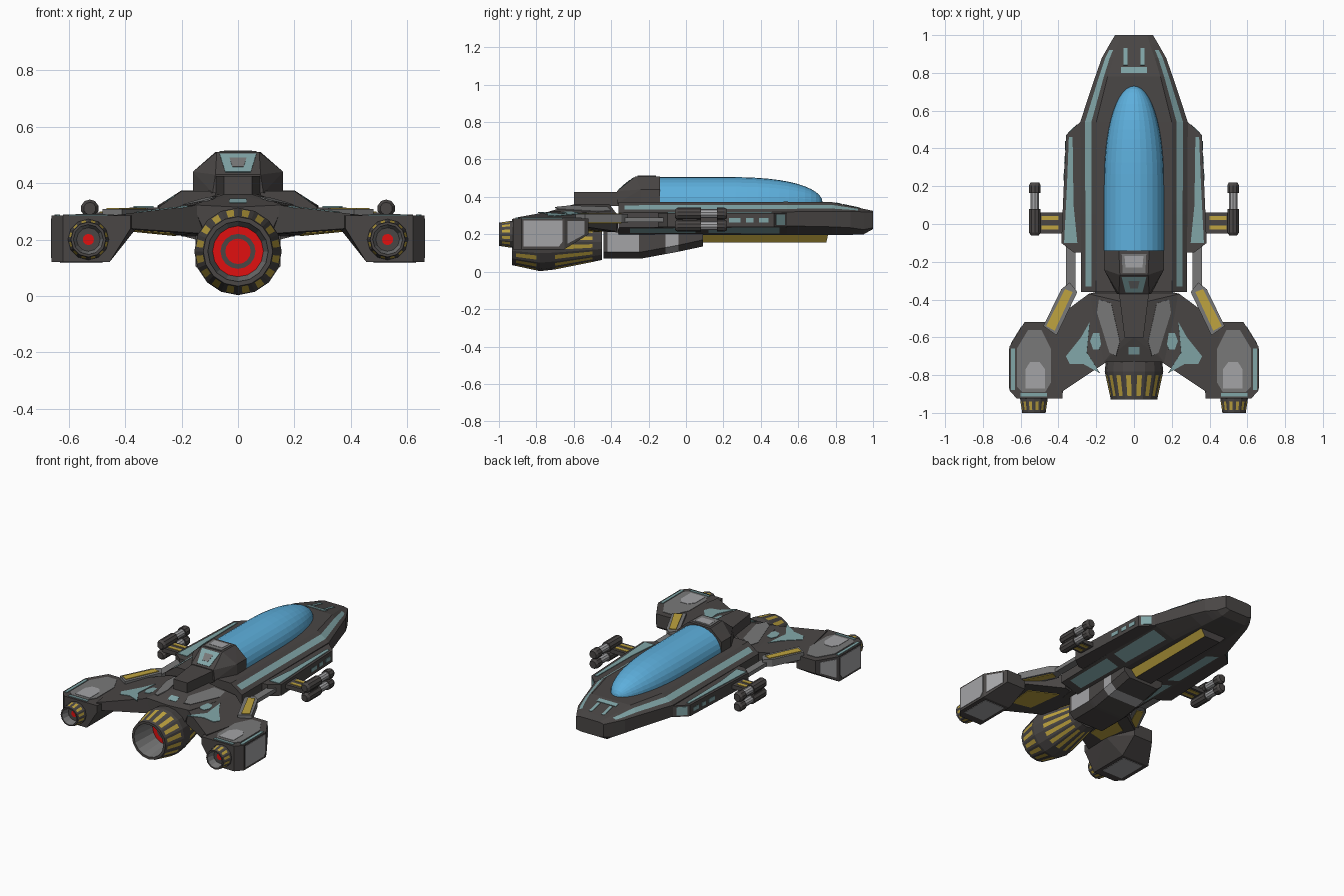
import bpy, bmesh, math
from mathutils import Vector

if "Cube" in bpy.data.objects:
    bpy.data.objects.remove(bpy.data.objects["Cube"])

COL = {"dark_metal": (.068, .062, .060), "teal_paint": (.22, .38, .39), "mid_grey": (.19, .19, .19),
       "light_grey": (.37, .37, .38), "canopy_blue": (.11, .43, .72), "yellow_paint": (.52, .37, .05),
       "engine_red": (.75, .005, .005)}
MATS = []
for n, c in COL.items():
    m = bpy.data.materials.new(n)
    m.diffuse_color = (*c, 1)
    m.use_nodes = True
    m.node_tree.nodes["Principled BSDF"].inputs["Base Color"].default_value = m.diffuse_color
    MATS.append(m)
DARK, TEAL, MID, LIGHT, BLUE, YEL, RED = range(7)


def finish(name, bm, mirror):
    bmesh.ops.remove_doubles(bm, verts=bm.verts, dist=1e-5)
    bmesh.ops.recalc_face_normals(bm, faces=bm.faces)
    me = bpy.data.meshes.new(name)
    bm.to_mesh(me)
    bm.free()
    for m in MATS:
        me.materials.append(m)
    ob = bpy.data.objects.new(name, me)
    bpy.context.collection.objects.link(ob)
    if mirror:
        ob.modifiers.new("mirror", 'MIRROR')
    return ob


def solid(name, pts, mat=DARK, mirror=True, rule=None):
    """Convex block through the given corners; rule(normal, centre) picks the colour."""
    bm = bmesh.new()
    for p in pts:
        bm.verts.new(p)
    bmesh.ops.convex_hull(bm, input=bm.verts)
    bmesh.ops.recalc_face_normals(bm, faces=bm.faces)
    for f in bm.faces:
        f.normal_update()
        f.material_index = rule(f.normal, f.calc_center_median()) if rule else mat
    return finish(name, bm, mirror)


def prism(outline, z0, z1):
    return [(x, y, z) for x, y in outline for z in (z0, z1)]


def box(name, x, y, z, mat=DARK, mirror=True):
    return solid(name, [(a, b, c) for a in x for b in y for c in z], mat, mirror)


def plate(name, pts, mat, mirror=True, t=.003):
    """Thin painted panel centred on a surface."""
    bm = bmesh.new()
    f = bm.faces.new([bm.verts.new(p) for p in pts])
    f.normal_update()
    n = f.normal.copy()
    for v in bm.verts:
        v.co -= n * t
    ext = bmesh.ops.extrude_face_region(bm, geom=[f], use_keep_orig=True)
    for v in ext["geom"]:
        if isinstance(v, bmesh.types.BMVert):
            v.co += n * 2 * t
    for f in bm.faces:
        f.material_index = mat
    return finish(name, bm, mirror)


def loft(name, rings, rule, mirror=True, closed=False):
    """Skin a list of rings; rule(ring, segment) picks the colour."""
    bm = bmesh.new()
    rows = [[bm.verts.new(p) for p in r] for r in rings]
    k = len(rows[0])
    for i in range(len(rows) - 1):
        for j in range(k if closed else k - 1):
            a, b = rows[i], rows[i + 1]
            f = bm.faces.new((a[j], a[(j + 1) % k], b[(j + 1) % k], b[j]))
            f.material_index = rule(i, j)
    if not closed:
        bm.faces.new(rows[0])
        bm.faces.new(rows[-1][::-1])
    return finish(name, bm, mirror)


def lathe(name, x, z, prof, n, mats, mirror, stripes=()):
    """Faceted turned part along y; rings listed in stripes get one yellow dash per side."""
    rings = []
    for y, r in prof:
        c = [Vector((x + r * math.sin(2 * math.pi * i / n), y, z - r * math.cos(2 * math.pi * i / n))) for i in range(n)]
        rings.append([c[i].lerp(c[(i + 1) % n], t) for i in range(n) for t in (0, .27, .73)])
    return loft(name, rings, lambda i, j: YEL if i in stripes and j % 3 == 1 else mats[i], mirror, True)


# Main hull: y, top half-width, top z, edge half-width, edge z, lower edge z, bottom half-width, bottom z
SEC = [(1.0, .07, .325, .10, .318, .235, .07, .228), (.95, .085, .336, .13, .32, .225, .09, .20),
       (.88, .11, .351, .17, .322, .235, .10, .197), (.78, .14, .372, .205, .323, .24, .11, .195),
       (.54, .20, .374, .285, .32, .245, .13, .195), (-.36, .20, .372, .28, .315, .235, .15, .20)]


def hull_ring(y):
    for a, b in zip(SEC, SEC[1:]):
        if b[0] <= y <= a[0]:
            t = (a[0] - y) / (a[0] - b[0])
            _, tw, zt, w, ze, zl, bw, zb = [p + (q - p) * t for p, q in zip(a, b)]
            break
    mix = lambda p, q, t: (p[0] + (q[0] - p[0]) * t, p[1] + (q[1] - p[1]) * t)
    T, E, L, B = (tw, zt), (w, ze), (w, zl), (bw, zb)
    prof = [(0, zt), T, mix(T, E, .3), mix(T, E, .7), E, L, mix(L, B, .15), mix(L, B, .8), B, (0, zb)]
    return [(px, y, pz) for px, pz in prof]


HY = [1.0, .95, .92, .88, .78, .54, .5, .12, .05, -.3, -.33, -.36]
loft("main_hull", [hull_ring(y) for y in HY],
     lambda i, j: TEAL if (j == 2 and 2 <= i <= 9) or (j == 6 and i in (6, 8)) else DARK)

# Nose markings
nz = lambda y: .372 - .2136 * (y - .78)
plate("nose_mark_bar", [(x, y, nz(y)) for x, y in ((-.07, .80), (.07, .80), (.07, .83), (-.07, .83))], TEAL, False)
plate("nose_mark_stripe", [(x, y, nz(y)) for x, y in ((.035, .84), (.055, .84), (.055, .93), (.035, .93))], TEAL)

# Canopy
rings = []
for i in range(15):
    y = -.14 if i == 0 else .2 + .53 * math.sin(math.pi / 2 * (i - 1) / 13)
    u = max(0, (y - .2) / .53)
    w, h = .157 * (max(0, 1 - u ** 2.3)) ** .5 + .001, .135 * (max(0, 1 - u ** 2.6)) ** .5 + .001
    rings.append([(w * math.cos(a), y, .37 + h * math.sin(a)) for a in [math.pi * k / 14 for k in range(15)]])
loft("canopy", rings, lambda i, j: BLUE, False)

# Dorsal block behind the canopy, and its tail
solid("dorsal_block", [(.16, -.14, .365), (.16, -.14, .44), (.08, -.14, .51), (.075, -.27, .51), (.16, -.24, .44),
                       (.16, -.24, .365), (.08, -.37, .43), (.09, -.37, .365), (0, -.14, .365), (0, -.14, .51),
                       (0, -.27, .51), (0, -.37, .43), (0, -.37, .365)])
plate("dorsal_top_panel", [(-.065, -.16, .51), (.065, -.16, .51), (.06, -.26, .51), (-.06, -.26, .51)], MID, False)
plate("dorsal_top_hatch", [(-.05, -.17, .512), (.05, -.17, .512), (.045, -.23, .512), (-.045, -.23, .512)], LIGHT, False)
dz = lambda y: .51 + (y + .27) * .8
plate("dorsal_rear_panel", [(x, y, dz(y)) for x, y in ((-.065, -.28), (.065, -.28), (.045, -.36), (-.045, -.36))], TEAL, False)
plate("dorsal_rear_grille", [(x, y, dz(y) + .002) for x, y in ((-.03, -.3), (.03, -.3), (.02, -.34), (-.02, -.34))], MID, False)
solid("dorsal_tail", prism([(-.08, -.36), (.08, -.36), (.05, -.6), (-.05, -.6)], .35, .425), DARK, False)

# Side sponsons with deck stripe, windows and bow panel
solid("sponson", prism([(.24, .54), (.285, .54), (.36, .47), (.385, -.10), (.32, -.15), (.24, -.15)], .24, .314))
plate("sponson_stripe", [(x, y, .315) for x, y in ((.30, -.10), (.37, -.10), (.355, .2), (.345, .46), (.325, .46), (.32, .1))], TEAL)
for i, (a, b) in enumerate(((.23, .29), (.32, .36), (.39, .44))):
    sx = lambda y: .36 + (.47 - y) * .0439
    plate(f"sponson_window_{i}", [(sx(a), a, .263), (sx(b), b, .263), (sx(b), b, .287), (sx(a), a, .287)], TEAL)
plate("sponson_bow_panel", [(.30, .526, .25), (.348, .481, .25), (.348, .481, .305), (.30, .526, .305)], TEAL)

# Keel with yellow flanks
solid("keel", [(s * a, y, z) for s in (-1, 1) for a, y, z in ((.10, .09, .20), (.06, .09, .155), (.10, .76, .20), (.06, .75, .155))],
      mirror=False, rule=lambda n, c: YEL if abs(n.x) > .4 else DARK)

# Underbody block with light bands
loft("underbody", [[(0, y, .22), (.15, y, .22), (.15, y, zb + .035), (.11, y, zb), (0, y, zb)] for y, zb in
                   ((-.44, .07), (-.42, .07), (-.25, .07), (-.23, .072), (-.11, .094), (-.04, .107), (.09, .135))],
     lambda i, j: LIGHT if (i == 1 and j == 1) or (i == 4 and j in (1, 2, 3)) else DARK)

# Rear body and its grey panels
bz = lambda x, y: .36 - .3015 * (x - .07) + .0317 * (y + .41)
solid("rear_body", [(0, -.41, .36), (.07, -.41, .36), (.05, -.6, .36), (0, -.6, .36), (.24, -.37, .309), (0, -.37, .309),
                    (.16, -.73, .3227), (0, -.73, .315), (.2, -.36, .21), (0, -.36, .21), (.12, -.73, .23), (0, -.73, .23)])
plate("rear_body_panel", [(x, y, bz(x, y)) for x, y in ((.12, -.42), (.185, -.40), (.195, -.47), (.13, -.68), (.095, -.70), (.075, -.62))], MID)
plate("rear_body_mark", [(-.03, -.65, .343), (.03, -.65, .343), (.03, -.69, .3288), (-.03, -.69, .3288)], TEAL, False)

# Wings with teal shapes and a yellow underside panel
wz = lambda x: .339 - .12 * x
solid("wing", [(x, y, z) for x, y, b in ((.10, -.70, .22), (.16, -.73, .22), (.30, -.79, .235), (.40, -.90, .24), (.47, -.54, .24),
                                        (.24, -.37, .215), (.12, -.40, .215)) for z in (wz(x), b)])
plate("wing_patch", [(x, y, wz(x)) for x, y in ((.235, -.52), (.28, -.60), (.36, -.70), (.34, -.74), (.27, -.74), (.18, -.79), (.25, -.68))], TEAL)
plate("wing_hatch", [(.20 + .032 * math.cos(k * math.pi / 3), -.62 + .05 * math.sin(k * math.pi / 3),
                      wz(.20 + .032 * math.cos(k * math.pi / 3))) for k in range(6)], TEAL)
plate("wing_under_panel", [(.22, -.45, .217), (.38, -.56, .233), (.36, -.74, .236), (.24, -.70, .226)], YEL, t=.005)

# Outer engine pods
solid("pod", [(.44, -.52, .20), (.58, -.52, .20), (.66, -.65, .12), (.66, -.88, .12), (.62, -.925, .12), (.455, -.925, .12),
              (.455, -.65, .12), (.38, -.925, .24), (.36, -.70, .24), (.44, -.52, .285), (.58, -.52, .285), (.66, -.65, .285),
              (.66, -.88, .285), (.62, -.925, .285), (.38, -.925, .285), (.36, -.70, .285)])
plate("pod_top_panel", [(x, y, .2855) for x, y in ((.49, -.56), (.56, -.56), (.62, -.66), (.62, -.86), (.59, -.89), (.47, -.89), (.44, -.84), (.44, -.66))], MID)
plate("pod_top_hatch", [(x, y, .288) for x, y in ((.50, -.73), (.55, -.73), (.575, -.77), (.575, -.87), (.47, -.87), (.47, -.77))], LIGHT)
plate("pod_top_stripe", [(x, y, .286) for x, y in ((.63, -.66), (.65, -.66), (.65, -.88), (.63, -.88))], TEAL)
plate("pod_top_bar", [(x, y, .286) for x, y in ((.46, -.895), (.60, -.895), (.60, -.912), (.46, -.912))], TEAL)
plate("pod_side_panel", [(.66, y, z) for y, z in ((-.87, .135), (-.68, .135), (-.66, .16), (-.66, .275), (-.87, .275))], LIGHT)
plate("pod_bow_panel", [(.594, -.543, .20), (.65, -.634, .15), (.65, -.634, .27), (.594, -.543, .27)], LIGHT)
plate("pod_under_panel", [(.48, -.67, .12), (.63, -.67, .12), (.63, -.87, .12), (.48, -.87, .12)], LIGHT)

# Engines: hollow nozzles with yellow dashes and glowing cores
lathe("main_engine", 0, .158, [(-.45, 0), (-.45, .095), (-.50, .106), (-.70, .146), (-.78, .155), (-.80, .151), (-.91, .127),
                               (-.93, .123), (-.93, .107), (-.76, .09), (-.76, .062), (-.76, .045), (-.76, 0)],
      16, [DARK] * 8 + [MID, RED, DARK, RED], False, (2, 5))
lathe("pod_engine", .53, .20, [(-.92, 0), (-.92, .073), (-.94, .071), (-.985, .064), (-1.0, .062), (-1.0, .053), (-.95, .042),
                               (-.95, .02), (-.95, 0)], 12, [DARK, DARK, DARK, DARK, DARK, MID, DARK, RED], True, (2,))

# Struts between hull and wings
box("thin_strut", (.31, .36), (-.37, -.12), (.265, .29), MID)
solid("wing_strut", prism([(.30, -.36), (.34, -.31), (.385, -.345), (.48, -.54), (.41, -.59)], .262, .308), MID)
for nm, z in (("strut_paint_top", .309), ("strut_paint_under", .261)):
    plate(nm, [(x, y, z) for x, y in ((.325, -.36), (.365, -.345), (.465, -.54), (.42, -.565))], YEL)

# Gun mounts and twin guns
box("gun_arm", (.37, .52), (-.05, .06), (.268, .295))
for i, y in enumerate((-.03, .02)):
    for z in (.2955, .2675):
        plate(f"gun_arm_stripe_{i}", [(.40, y, z), (.49, y, z), (.49, y + .022, z), (.40, y + .022, z)], YEL)
box("gun_bracket", (.512, .54), (-.02, .06), (.24, .32))
for nm, z in (("upper", .31), ("lower", .246)):
    lathe(nm + "_gun", .525, z, [(-.06, 0), (-.06, .022), (-.045, .032), (.08, .032), (.08, .024), (.165, .024), (.165, .032),
                                 (.205, .032), (.22, .024), (.22, 0)], 10,
          [DARK, DARK, DARK, DARK, LIGHT, DARK, DARK, DARK, DARK], True)
